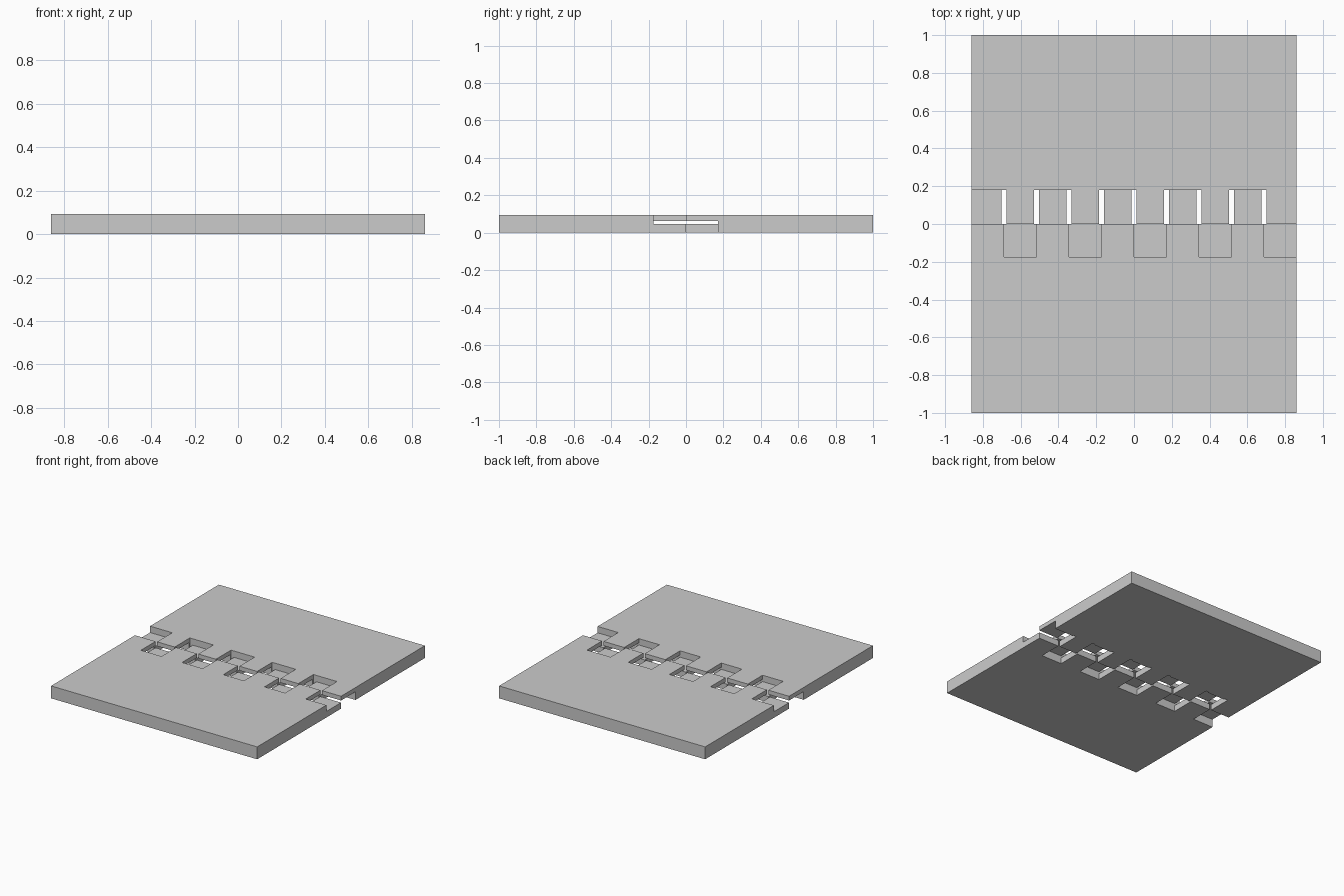
import bpy
import bmesh
from itertools import product

cube = bpy.data.objects.get("Cube")
if cube:
    bpy.data.objects.remove(cube, do_unlink=True)

HALF_W, HALF_L, THICK = 0.86, 1.0, 0.0936
LOW, HIGH = 0.0455, 0.0615        # top of lower tongues, underside of upper tongues
CELLS = 10
CELL = 2 * HALF_W / CELLS
SLIT = 0.0125                     # half the gap between neighbouring rear tongues

grey = bpy.data.materials.new("plain_grey")
grey.use_nodes = True
colour = (0.6, 0.6, 0.6, 1)
grey.diffuse_color = colour
grey.node_tree.nodes["Principled BSDF"].inputs["Base Color"].default_value = colour


def build_plate(name, xs, ys, zs, solid):
    """Make the skin of all solid blocks in a grid, then merge flat faces."""
    axes = (xs, ys, zs)
    sizes = [len(a) - 1 for a in axes]

    def filled(c):
        if any(i < 0 or i >= n for i, n in zip(c, sizes)):
            return False
        return solid(*[(a[i] + a[i + 1]) / 2 for a, i in zip(axes, c)])

    bm = bmesh.new()
    for c in product(*[range(n) for n in sizes]):
        if not filled(c):
            continue
        for axis, side in product(range(3), (0, 1)):
            near = list(c)
            near[axis] += 2 * side - 1
            if filled(near):
                continue
            u, v = (axis + 1) % 3, (axis + 2) % 3
            loop = []
            for du, dv in ((0, 0), (1, 0), (1, 1), (0, 1)):
                p = list(c)
                p[axis] += side
                p[u] += du
                p[v] += dv
                loop.append(bm.verts.new([a[i] for a, i in zip(axes, p)]))
            bm.faces.new(loop if side else loop[::-1])
    bmesh.ops.remove_doubles(bm, verts=bm.verts[:], dist=1e-5)
    bmesh.ops.dissolve_limit(bm, angle_limit=0.01, verts=bm.verts[:], edges=bm.edges[:])
    mesh = bpy.data.meshes.new(name)
    bm.to_mesh(mesh)
    bm.free()
    mesh.materials.append(grey)
    obj = bpy.data.objects.new(name, mesh)
    bpy.context.collection.objects.link(obj)


def is_odd(x):
    return int((x + HALF_W) / CELL) % 2 == 1


def front_solid(x, y, z):
    # Alternating full-width upper and lower tongues
    return y < -0.175 or (z < LOW if is_odd(x) else z > HIGH)


def rear_solid(x, y, z):
    # Opposite tongues, with open slits between them
    offset = (x + HALF_W) % CELL
    at_slit = min(offset, CELL - offset) < SLIT and abs(x) < HALF_W - SLIT
    if y > 0.18:
        return True
    if at_slit:
        return False
    return (z > HIGH or y > 0.172) if is_odd(x) else z < LOW


edges = [-HALF_W + i * CELL for i in range(CELLS + 1)]
slit_edges = sorted([-HALF_W, HALF_W] + [e + s for e in edges[1:-1] for s in (-SLIT, SLIT)]
                    + [edges[0] + SLIT, edges[-1] - SLIT])
levels = [0, LOW, HIGH, THICK]

build_plate("front_plate", edges, [-HALF_L, -0.175, 0], levels, front_solid)
build_plate("rear_plate", slit_edges, [0, 0.172, 0.18, HALF_L], levels, rear_solid)
